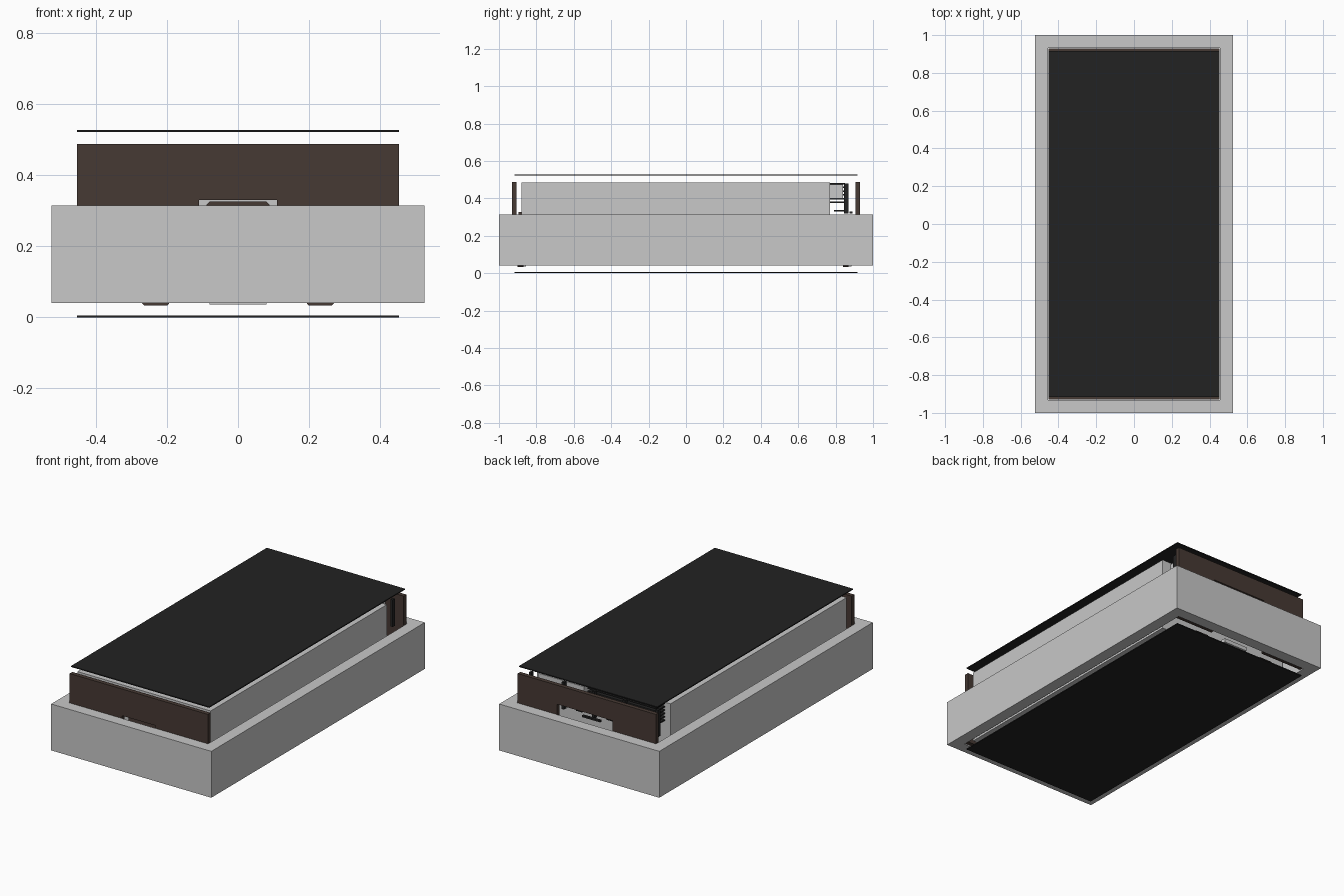
import bpy, bmesh

if "Cube" in bpy.data.objects:
    bpy.data.objects.remove(bpy.data.objects["Cube"])

def mat(name, r, g, b):
    m = bpy.data.materials.new(name)
    m.diffuse_color = (r, g, b, 1)
    m.use_nodes = True
    m.node_tree.nodes["Principled BSDF"].inputs["Base Color"].default_value = m.diffuse_color
    return m

GREY = mat("light grey", 0.58, 0.58, 0.58)
BLACK = mat("near black", 0.016, 0.016, 0.016)
BROWN = mat("dark brown", 0.061, 0.041, 0.033)

def finish(name, bm, m):
    bmesh.ops.recalc_face_normals(bm, faces=bm.faces)
    me = bpy.data.meshes.new(name)
    bm.to_mesh(me)
    bm.free()
    me.materials.append(m)
    ob = bpy.data.objects.new(name, me)
    bpy.context.collection.objects.link(ob)
    return ob

def prism(name, pts, axis, lo, hi, m):
    """Extrude an outline: axis 'y' takes (x, z) points, axis 'z' takes (x, y)."""
    bm = bmesh.new()
    put = (lambda a, b: (a, lo, b)) if axis == 'y' else (lambda a, b: (a, b, lo))
    f = bm.faces.new([bm.verts.new(put(a, b)) for a, b in pts])
    g = bmesh.ops.extrude_face_region(bm, geom=[f])
    d = hi - lo
    bmesh.ops.translate(bm, verts=[v for v in g["geom"] if isinstance(v, bmesh.types.BMVert)],
                        vec=(0, d, 0) if axis == 'y' else (0, 0, d))
    return finish(name, bm, m)

def box(name, x0, x1, y0, y1, z0, z1, m):
    return prism(name, [(x0, y0), (x1, y0), (x1, y1), (x0, y1)], 'z', z0, z1, m)

# Outer sleeve: rectangular ring open at top and bottom
bm = bmesh.new()
rings = []
for z in (0.04, 0.315):
    for hx, hy in ((0.525, 1.0), (0.456, 0.932)):
        rings.append([bm.verts.new((sx * hx, sy * hy, z))
                      for sx, sy in ((-1, -1), (1, -1), (1, 1), (-1, 1))])
bo, bi, to, ti = rings
for a, b in ((bo, bi), (to, ti), (bo, to), (bi, ti)):
    for i in range(4):
        j = (i + 1) % 4
        bm.faces.new((a[i], a[j], b[j], b[i]))
finish("outer_sleeve", bm, GREY)

# Thin cover plates
box("top_cover", -0.453, 0.453, -0.917, 0.917, 0.522, 0.528, BLACK)
box("bottom_cover", -0.453, 0.453, -0.917, 0.917, 0.0, 0.006, BLACK)

# Inner housing
box("inner_housing", -0.437, 0.437, -0.88, 0.77, 0.045, 0.485, GREY)

# End panels with a notch in the lower edge
def end_panel(name, x0, x1, top, y0, y1):
    prism(name, [(-0.453, 0.045), (x0, 0.045), (x0, top), (x1, top), (x1, 0.045),
                 (0.453, 0.045), (0.453, 0.488), (-0.453, 0.488)], 'y', y0, y1, BROWN)

end_panel("front_panel", -0.11, 0.11, 0.33, -0.93, -0.905)
end_panel("back_panel", -0.17, 0.195, 0.375, 0.905, 0.93)

# Dark connector behind the front notch
prism("front_connector", [(-0.09, 0.27), (0.09, 0.27), (0.09, 0.315), (0.08, 0.326),
                          (-0.08, 0.326), (-0.09, 0.315)], 'y', -0.895, -0.88, BROWN)

# Small feet under both ends
for end, y0 in (("front", -0.9), ("back", 0.84)):
    for side, c in (("left", -0.232), ("right", 0.232)):
        prism(f"{end}_{side}_foot", [(c - 0.043, 0.045), (c - 0.033, 0.034),
                                     (c + 0.033, 0.034), (c + 0.043, 0.045)],
              'y', y0, y0 + 0.03, BROWN)
    box(f"{end}_middle_foot", -0.08, 0.08, y0 + 0.015, y0 + 0.045, 0.037, 0.06, GREY)

# Back electronics: stacked fins, upright board parts and pins
for i in range(6):
    z = 0.375 + i * 0.02
    box(f"back_fin_{i}", -0.40, 0.05, 0.77, 0.85, z, z + 0.008, BLACK)
for i, x in enumerate((-0.415, -0.2, 0.0, 0.2, 0.415)):
    box(f"back_post_{i}", x - 0.008, x + 0.008, 0.845, 0.868, 0.32, 0.48, BLACK)
for i, x in enumerate((-0.3, -0.1, 0.1, 0.3)):
    box(f"back_pin_{i}", x - 0.02, x + 0.02, 0.79, 0.86, 0.33, 0.337, BLACK)
box("back_port_block", 0.08, 0.38, 0.77, 0.84, 0.40, 0.475, GREY)
box("back_clip", -0.06, 0.06, 0.875, 0.89, 0.32, 0.33, BLACK)
